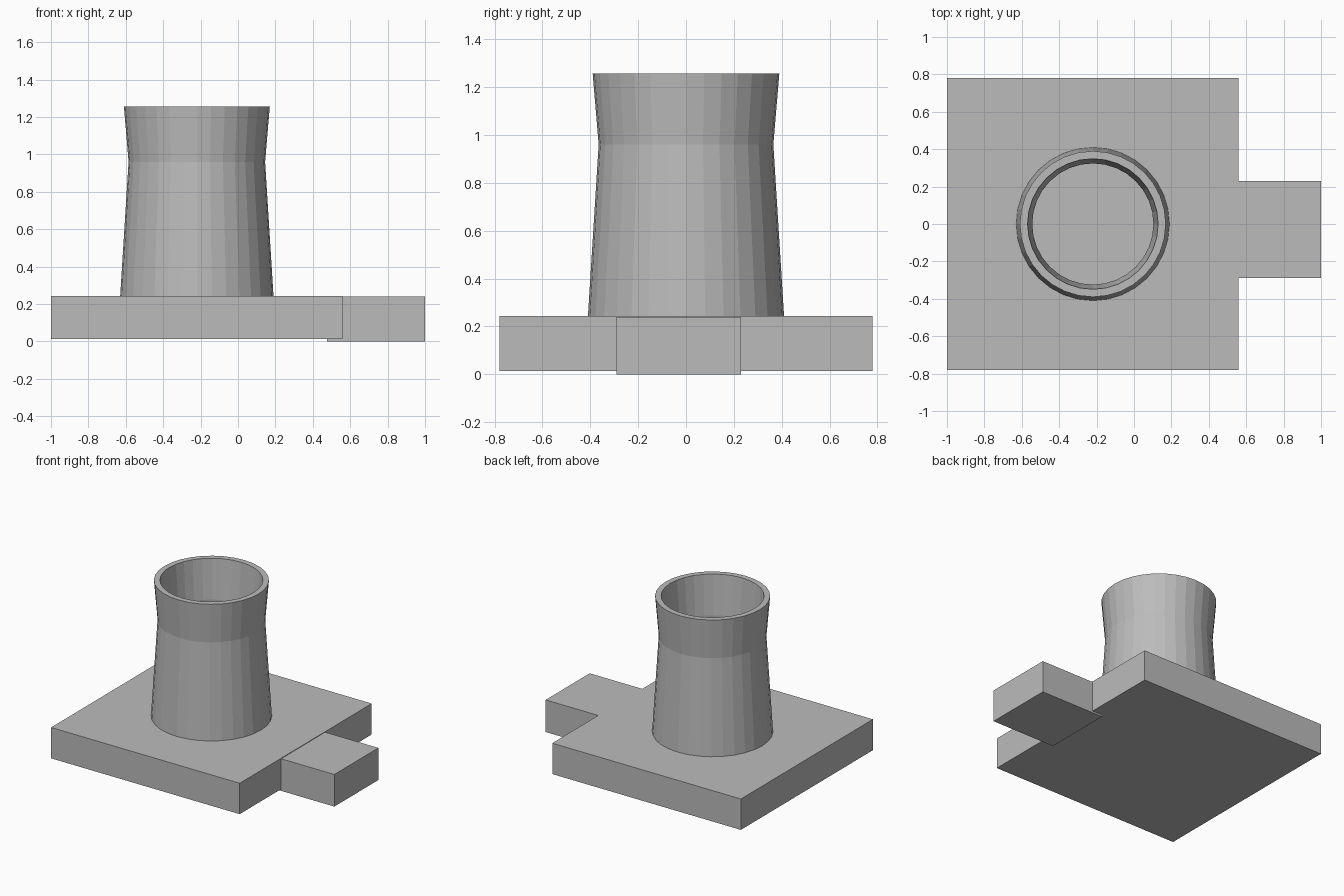
import bpy
import bmesh
from math import radians
from mathutils import Matrix, Vector

cube = bpy.data.objects.get("Cube")
if cube:
    bpy.data.objects.remove(cube, do_unlink=True)

# Plain concrete colour
concrete = bpy.data.materials.new("concrete_grey")
concrete.use_nodes = True
GREY = (0.5, 0.5, 0.5, 1)
concrete.diffuse_color = GREY
concrete.node_tree.nodes["Principled BSDF"].inputs["Base Color"].default_value = GREY


def add_object(name, bm):
    bmesh.ops.recalc_face_normals(bm, faces=bm.faces)
    mesh = bpy.data.meshes.new(name)
    bm.to_mesh(mesh)
    bm.free()
    mesh.materials.append(concrete)
    obj = bpy.data.objects.new(name, mesh)
    bpy.context.collection.objects.link(obj)
    return obj


def add_box(name, low, high):
    low, high = Vector(low), Vector(high)
    bm = bmesh.new()
    bmesh.ops.create_cube(bm, size=1)
    bmesh.ops.scale(bm, vec=high - low, verts=bm.verts)
    bmesh.ops.translate(bm, vec=(low + high) / 2, verts=bm.verts)
    return add_object(name, bm)


def add_lathe(name, profile, centre, sides):
    """Spin a closed (radius, height) profile around a vertical axis."""
    bm = bmesh.new()
    verts = [bm.verts.new((r, 0, z)) for r, z in profile]
    edges = [bm.edges.new((v, verts[i - 1])) for i, v in enumerate(verts)]
    bmesh.ops.spin(bm, geom=verts + edges, axis=(0, 0, 1), cent=(0, 0, 0),
                   angle=radians(360), steps=sides, use_merge=True)
    bmesh.ops.remove_doubles(bm, verts=bm.verts, dist=0.0001)
    bmesh.ops.transform(bm, matrix=Matrix.Translation(centre), verts=bm.verts)
    return add_object(name, bm)


# Square foundation and the side block running slightly into it
add_box("foundation_slab", (-1, -0.78, 0.013), (0.56, 0.78, 0.244))
add_box("side_block", (0.475, -0.29, 0), (1, 0.23, 0.24))

# Hollow waisted tower: outer wall upwards, then inner wall downwards
WALL = 0.041
outer = [(0.41, 0.24), (0.365, 0.96), (0.39, 1.257)]
inner = [(r - WALL, z) for r, z in reversed(outer)]
add_lathe("cooling_tower", outer + inner, (-0.22, 0, 0), 32)
